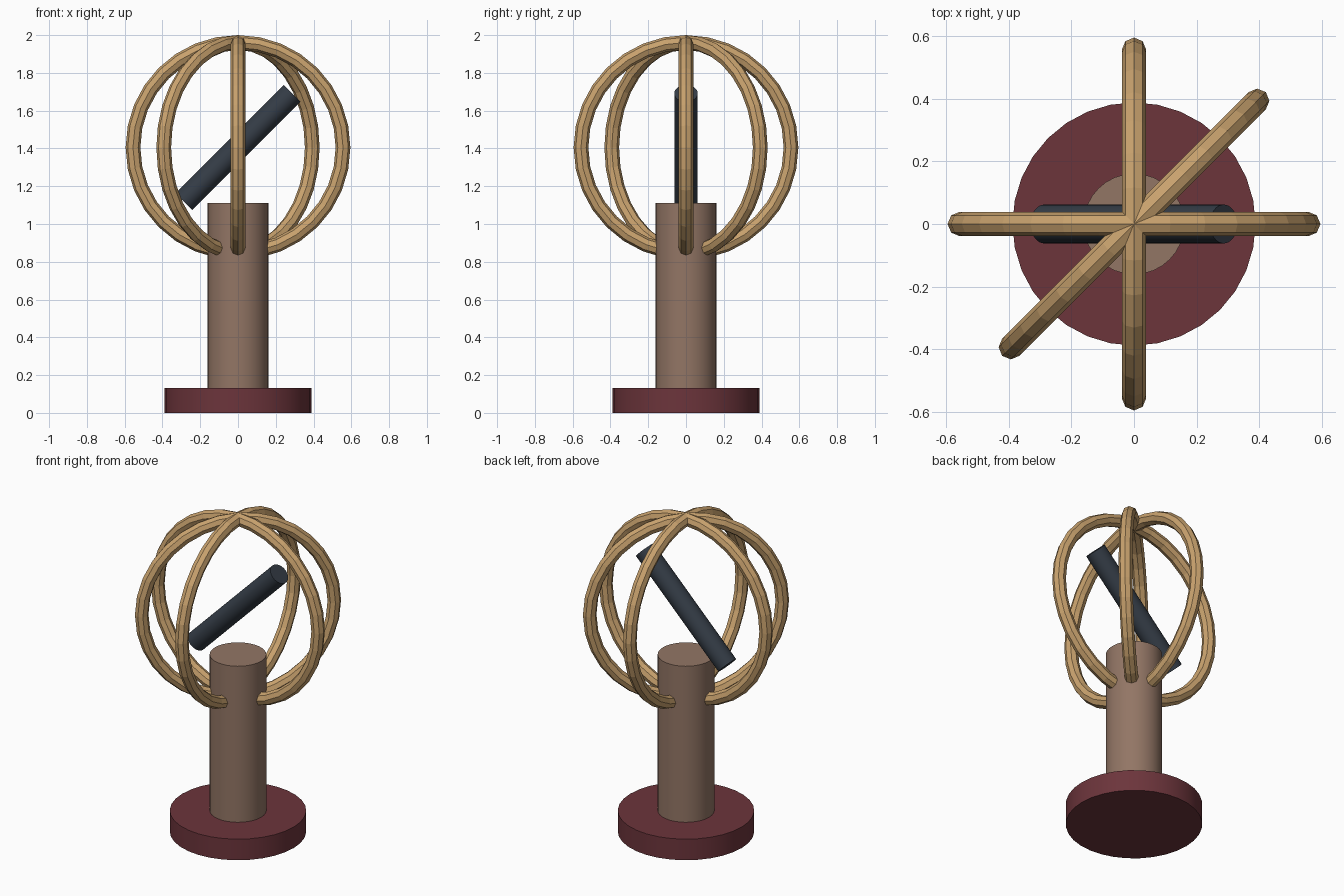
import bpy
from math import pi

cube = bpy.data.objects.get("Cube")
if cube:
    bpy.data.objects.remove(cube, do_unlink=True)


def material(name, rgb):
    mat = bpy.data.materials.new(name)
    mat.use_nodes = True
    mat.diffuse_color = (*rgb, 1)
    mat.node_tree.nodes["Principled BSDF"].inputs["Base Color"].default_value = (*rgb, 1)
    return mat


MAROON = material("maroon", (0.15, 0.035, 0.044))
BROWN = material("clay brown", (0.29, 0.18, 0.13))
BRASS = material("brass", (0.58, 0.36, 0.155))
SLATE = material("dark slate", (0.034, 0.045, 0.061))

CENTRE_Z = 1.405


def finish(name, mat):
    obj = bpy.context.object
    obj.name = name
    obj.data.materials.append(mat)
    return obj


def cylinder(name, mat, radius, depth, z, tilt=0.0):
    bpy.ops.mesh.primitive_cylinder_add(
        vertices=32, radius=radius, depth=depth, location=(0, 0, z), rotation=(0, tilt, 0))
    bpy.ops.object.shade_smooth_by_angle()
    return finish(name, mat)


# Stand: round foot and column
cylinder("base", MAROON, 0.388, 0.132, 0.066)
cylinder("column", BROWN, 0.161, 1.10, 0.561)

# Tilted rod floating inside the rings
cylinder("axis_rod", SLATE, 0.062, 0.81, CENTRE_Z, pi / 4)

# Three upright faceted rings sharing one vertical axis
for name, turn in (("ring_across", 0), ("ring_diagonal", pi / 4), ("ring_lengthwise", pi / 2)):
    bpy.ops.mesh.primitive_torus_add(
        major_segments=32, minor_segments=8, major_radius=0.556, minor_radius=0.039,
        location=(0, 0, CENTRE_Z), rotation=(pi / 2, 0, turn))
    bpy.ops.object.shade_flat()
    finish(name, BRASS)
